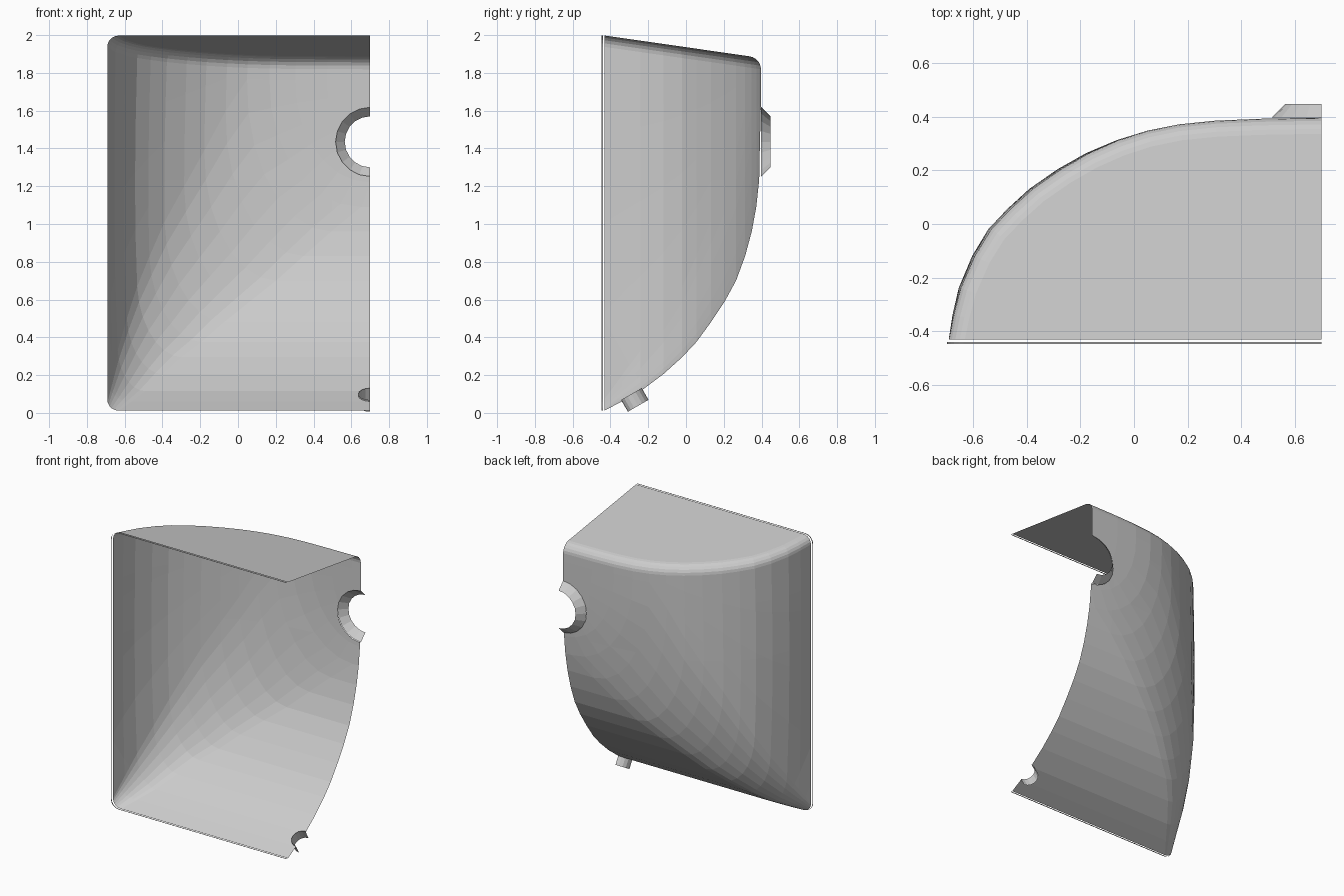
import bpy, bmesh
from math import sin, cos, pi
from mathutils import Vector

if "Cube" in bpy.data.objects:
    bpy.data.objects.remove(bpy.data.objects["Cube"])

CUT_X = 0.7      # open centre plane of the half cover
FILLET = 0.06    # rounding between wall and sloped top

# Contour levels: y, x of the side wall, z of the curved underside
LEVELS = [(-.432, -.692, .012), (-.34, -.678, .06), (-.24, -.655, .115),
          (-.12, -.605, .205), (-.02, -.545, .295), (.055, -.475, .375),
          (.132, -.39, .48), (.205, -.285, .59), (.265, -.18, .70),
          (.313, -.07, .83), (.348, .04, .96), (.372, .16, 1.09),
          (.386, .30, 1.22), (.393, .47, 1.33), (.397, .70, 1.42)]


def top_z(y):
    return 2.0 - 0.143 * (y + 0.448)


def finish(name, bm):
    bmesh.ops.remove_doubles(bm, verts=bm.verts, dist=1e-4)
    bmesh.ops.recalc_face_normals(bm, faces=bm.faces)
    me = bpy.data.meshes.new(name)
    bm.to_mesh(me)
    bm.free()
    ob = bpy.data.objects.new(name, me)
    bpy.context.collection.objects.link(ob)
    return ob


def strips(bm, rows):
    """Join neighbouring rows of points with quads."""
    vs = [[bm.verts.new(p) for p in row] for row in rows]
    for a, b in zip(vs, vs[1:]):
        for i in range(len(a) - 1):
            bm.faces.new((a[i], a[i + 1], b[i + 1], b[i]))
    return vs


def contour(k):
    """Open loop: underside, rounded lower corner, barrelled wall, top fillet."""
    y, x, z = LEVELS[k]
    t = k / (len(LEVELS) - 1)
    # the corner rounding opens out towards the front, taller than wide
    rx = min(0.06 + 0.55 * t, CUT_X - x)
    rz = min(0.06 + 1.1 * t, top_z(y) - FILLET - z - .06)
    pts = [Vector((CUT_X, y, z))]
    for i in range(8):
        a = i / 7 * pi / 2
        pts.append(Vector((x + rx * (1 - sin(a)), y, z + rz * (1 - cos(a)))))
    if k == 0:
        n = Vector((1, 0))
    elif k == len(LEVELS) - 1:
        n = Vector((0, -1))
    else:
        (ya, xa, _), (yb, xb, _) = LEVELS[k - 1], LEVELS[k + 1]
        n = Vector((yb - ya, xa - xb)).normalized()
    z0, z1 = z + rz, top_z(y) - FILLET
    for i in range(1, 4):
        pts.append(Vector((x, y, z0 + (z1 - z0) * i / 4)))
    for i in range(6):
        a = i / 5 * pi / 2
        d = FILLET * (1 - cos(a))
        px, py = x + n.x * d, y + n.y * d
        pts.append(Vector((px, py, top_z(py) - FILLET * (1 - sin(a)))))
    # wall leans in slightly above and below its middle
    for p in pts[1:]:
        s = (p.z - 1.15) / .85
        side = (CUT_X - p.x) / (CUT_X - x) if x < CUT_X else 0
        p.x += (.045 if s < 0 else .02) * s * s * side * sin(pi * t)
    return pts


def frame(axis):
    axis = Vector(axis).normalized()
    u = Vector((-1, 0, 0))
    return axis, u, axis.cross(u)


def cut_half_hole(bm, centre, axis, r, n):
    """Slice a half polygon into the shell and remove its inside."""
    c = Vector(centre)
    axis, u, v = frame(axis)

    def slice_by(normal, d, faces):
        geom = list({e for f in faces for e in f.edges} | set(faces)
                    | {w for f in faces for w in f.verts})
        bmesh.ops.bisect_plane(bm, geom=geom, plane_co=c + normal * d,
                               plane_no=normal, dist=1e-5)

    def near(lim):
        out = []
        for f in bm.faces:
            p = f.calc_center_median() - c
            if abs(p.dot(axis)) < .15 and p.dot(u) < lim and abs(p.dot(v)) < lim:
                out.append(f)
        return out

    big = r * 1.1
    for normal in (u, v, -v):
        slice_by(normal, big, list(bm.faces))
    sides = [u * cos(a) + v * sin(a)
             for a in (-pi / 2 + (i + .5) * pi / n for i in range(n))]
    d = r * cos(pi / (2 * n))
    for s in sides:
        slice_by(s, d, near(big))
    gone = [f for f in near(big)
            if all((f.calc_center_median() - c).dot(s) < d for s in sides)]
    bmesh.ops.delete(bm, geom=gone, context='FACES')


def half_tube(name, centre, axis, r0, r1, start, end, n):
    c = Vector(centre)
    axis, u, v = frame(axis)
    bm = bmesh.new()
    strips(bm, [[c + axis * h + (u * cos(a) + v * sin(a)) * r
                 for a in (-pi / 2 + i * pi / n for i in range(n + 1))]
                for r, h in ((r0, start), (r1, end))])
    return finish(name, bm)


PORT = (CUT_X, .395, 1.435)
DRAIN = (CUT_X, -.285, .093)
DRAIN_AXIS = (0, .5, -.866)

# Curved cover shell with flat sloped top
bm = bmesh.new()
rows = strips(bm, [contour(k) for k in range(len(LEVELS))])
y0 = LEVELS[0][0]
corner = bm.verts.new((CUT_X, y0, top_z(y0)))
bm.faces.new([row[-1] for row in rows] + [corner])
bmesh.ops.remove_doubles(bm, verts=bm.verts, dist=1e-4)
cut_half_hole(bm, PORT, (0, 1, 0), .183, 10)
cut_half_hole(bm, DRAIN, DRAIN_AXIS, .063, 8)
finish("cover_shell", bm)

# Thin rim strip just behind the open edge
bm = bmesh.new()
loop = contour(0) + [Vector((CUT_X, y0, top_z(y0)))]
strips(bm, [[Vector((CUT_X + (p.x - CUT_X) * 1.004, y, p.z)) for p in loop]
            for y in (-.448, -.440)])
finish("edge_rim", bm)

# Tapered port collar and small drain spout
half_tube("port_collar", PORT, (0, 1, 0), .186, .135, .002, .053, 10)
half_tube("drain_spout", DRAIN, DRAIN_AXIS, .063, .063, -.008, .064, 8)
